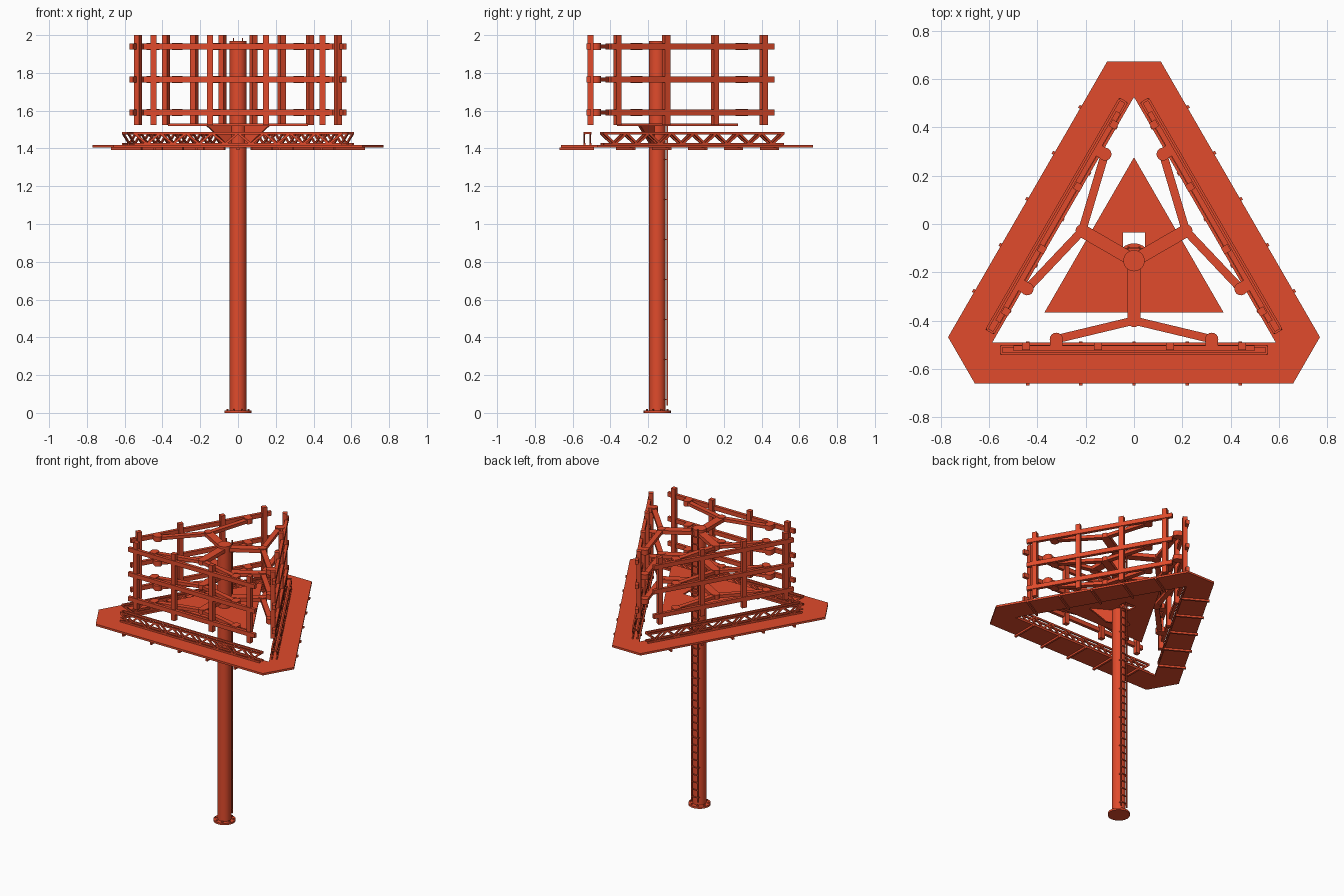
import bpy, bmesh, math
from mathutils import Matrix, Vector

if "Cube" in bpy.data.objects:
    bpy.data.objects.remove(bpy.data.objects["Cube"])

C = Vector((0, -0.152, 0))          # mast axis
red = bpy.data.materials.new("red_paint")
red.diffuse_color = (0.75, 0.07, 0.025, 1)
red.use_nodes = True
red.node_tree.nodes["Principled BSDF"].inputs["Base Color"].default_value = red.diffuse_color


def box(bm, x, y, z):
    """Axis-aligned box from (min, max) ranges."""
    mid = [(a + b) / 2 for a, b in (x, y, z)]
    size = [b - a for a, b in (x, y, z)]
    bmesh.ops.create_cube(bm, size=1, matrix=Matrix.Translation(mid) @ Matrix.Diagonal((*size, 1)))


def bar(bm, p, q, w, h):
    """Rectangular bar between two points."""
    p, q = Vector(p), Vector(q)
    d = q - p
    m = Matrix.Translation((p + q) / 2) @ d.to_track_quat('X', 'Z').to_matrix().to_4x4()
    bmesh.ops.create_cube(bm, size=1, matrix=m @ Matrix.Diagonal((d.length, w, h, 1)))


def disc(bm, x, y, z0, z1, r, n=16):
    bmesh.ops.create_cone(bm, cap_ends=True, segments=n, radius1=r, radius2=r, depth=z1 - z0,
                          matrix=Matrix.Translation((x, y, (z0 + z1) / 2)))


def slab(bm, loops, z0, z1):
    """Extruded outline with an optional hole."""
    edges = []
    for pts in loops:
        vs = [bm.verts.new((x, y, z0)) for x, y in pts]
        edges += [bm.edges.new((vs[i], vs[(i + 1) % len(vs)])) for i in range(len(vs))]
    faces = [g for g in bmesh.ops.triangle_fill(bm, edges=edges, use_beauty=True)['geom']
             if isinstance(g, bmesh.types.BMFace)]
    ext = bmesh.ops.extrude_face_region(bm, geom=faces, use_keep_orig=True)['geom']
    bmesh.ops.translate(bm, vec=(0, 0, z1 - z0), verts=[g for g in ext if isinstance(g, bmesh.types.BMVert)])


def make(name, build, angle=0, smooth=False):
    bm = bmesh.new()
    build(bm)
    bmesh.ops.transform(bm, matrix=Matrix.Translation(C) @ Matrix.Rotation(math.radians(angle), 4, 'Z'),
                        verts=bm.verts)
    bmesh.ops.recalc_face_normals(bm, faces=bm.faces)
    me = bpy.data.meshes.new(name)
    bm.to_mesh(me)
    bm.free()
    me.materials.append(red)
    ob = bpy.data.objects.new(name, me)
    bpy.context.collection.objects.link(ob)
    if smooth:
        bpy.ops.object.select_all(action='DESELECT')
        ob.select_set(True)
        bpy.context.view_layer.objects.active = ob
        bpy.ops.object.shade_smooth_by_angle(angle=math.radians(35))
    return ob


def tri(inradius):
    r = 2 * inradius
    return [(r * math.cos(math.radians(a)), r * math.sin(math.radians(a))) for a in (90, 210, 330)]


# Mast and bolted base
make("mast", lambda bm: disc(bm, 0, 0, 0, 1.97, 0.044, 24), smooth=True)


def base(bm):
    disc(bm, 0, 0, 0, 0.013, 0.072, 24)
    for i in range(8):
        a = math.tau * (i + 0.5) / 8
        disc(bm, 0.059 * math.cos(a), 0.059 * math.sin(a), 0.012, 0.021, 0.006, 6)


make("base_flange", base, smooth=True)


# Ladder on the back of the mast
def ladder(bm):
    for x in (-0.024, 0.024):
        box(bm, (x - 0.003, x + 0.003), (0.048, 0.056), (0.04, 1.985))
    for i in range(36):
        z = 0.07 + i * 0.053
        box(bm, (-0.024, 0.024), (0.049, 0.055), (z - 0.003, z + 0.003))
    for i in range(9):
        z = 0.07 + i * 0.212
        for x in (-0.024, 0.024):
            box(bm, (x - 0.003, x + 0.003), (0.03, 0.05), (z - 0.003, z + 0.003))


make("ladder", ladder)

# Outer walkway: clipped triangle ring
outer = []
for k in range(3):
    a = math.radians(120 * k)
    for x in (0.111, -0.111):
        y = 0.825
        outer.append((x * math.cos(a) - y * math.sin(a), x * math.sin(a) + y * math.cos(a)))
make("outer_walkway", lambda bm: slab(bm, [outer, tri(0.339)], 1.404, 1.418))

# Inner platform with ladder hatch
hatch = [(-0.045, 0.052), (0.045, 0.052), (0.045, 0.116), (-0.045, 0.116)]
make("inner_platform", lambda bm: slab(bm, [tri(0.214), hatch], 1.52, 1.531))


# Gussets under the inner platform
def gusset(bm):
    v = [bm.verts.new((x, y, z)) for y in (-0.008, 0.008)
         for x, z in ((0.03, 1.52), (0.19, 1.52), (0.08, 1.43), (0.03, 1.43))]
    bm.faces.new(v[:4])
    bm.faces.new(v[4:][::-1])
    for i in range(4):
        j = (i + 1) % 4
        bm.faces.new((v[i], v[j], v[j + 4], v[i + 4]))


for a in (210, 330):
    make("platform_gusset", gusset, a)


# One side of the head, modelled facing front
def joists(bm):
    for i in range(-2, 3):
        x = i * 0.22
        box(bm, (x - 0.007, x + 0.007), (-0.517, -0.335), (1.391, 1.405))


def truss(bm):
    n, half = 8, 0.55
    for y in (-0.354, -0.386):
        for z in (1.424, 1.481):
            box(bm, (-half, half), (y - 0.005, y + 0.005), (z - 0.006, z + 0.006))
        for i in range(2 * n):
            x0, x1 = (-half + (i + k) * half / n for k in (0, 1))
            z0, z1 = (1.424, 1.481) if i % 2 else (1.481, 1.424)
            bar(bm, (x0, y, z0), (x1, y, z1), 0.008, 0.012)
    for x in (-half, half):
        box(bm, (x - 0.005, x + 0.005), (-0.386, -0.354), (1.476, 1.486))


LEVELS = (1.59, 1.765, 1.94)


def posts(bm):
    for x in (-0.447, -0.149, 0.149, 0.447):
        box(bm, (x - 0.016, x + 0.016), (-0.369, -0.338), (1.525, 2.0))


def rails(bm):
    for z in LEVELS:
        box(bm, (-0.5, 0.5), (-0.374, -0.352), (z - 0.015, z + 0.015))


def arms(bm):
    for z in LEVELS:
        bar(bm, (0, -0.03, z), (0, -0.25, z), 0.054, 0.026)
        disc(bm, 0, -0.248, z - 0.016, z + 0.016, 0.027)
        for s in (-1, 1):
            bar(bm, (0, -0.248, z), (s * 0.322, -0.325, z), 0.034, 0.022)
            disc(bm, s * 0.322, -0.325, z - 0.018, z + 0.018, 0.027)
            box(bm, (s * 0.322 - 0.025, s * 0.322 + 0.025), (-0.36, -0.325), (z - 0.018, z + 0.018))


for label, angle in (("front", 0), ("right", 120), ("left", 240)):
    make(label + "_walkway_joists", joists, angle)
    make(label + "_truss", truss, angle)
    make(label + "_mounting_posts", posts, angle)
    make(label + "_rails", rails, angle)
    make(label + "_support_arms", arms, angle, smooth=True)
